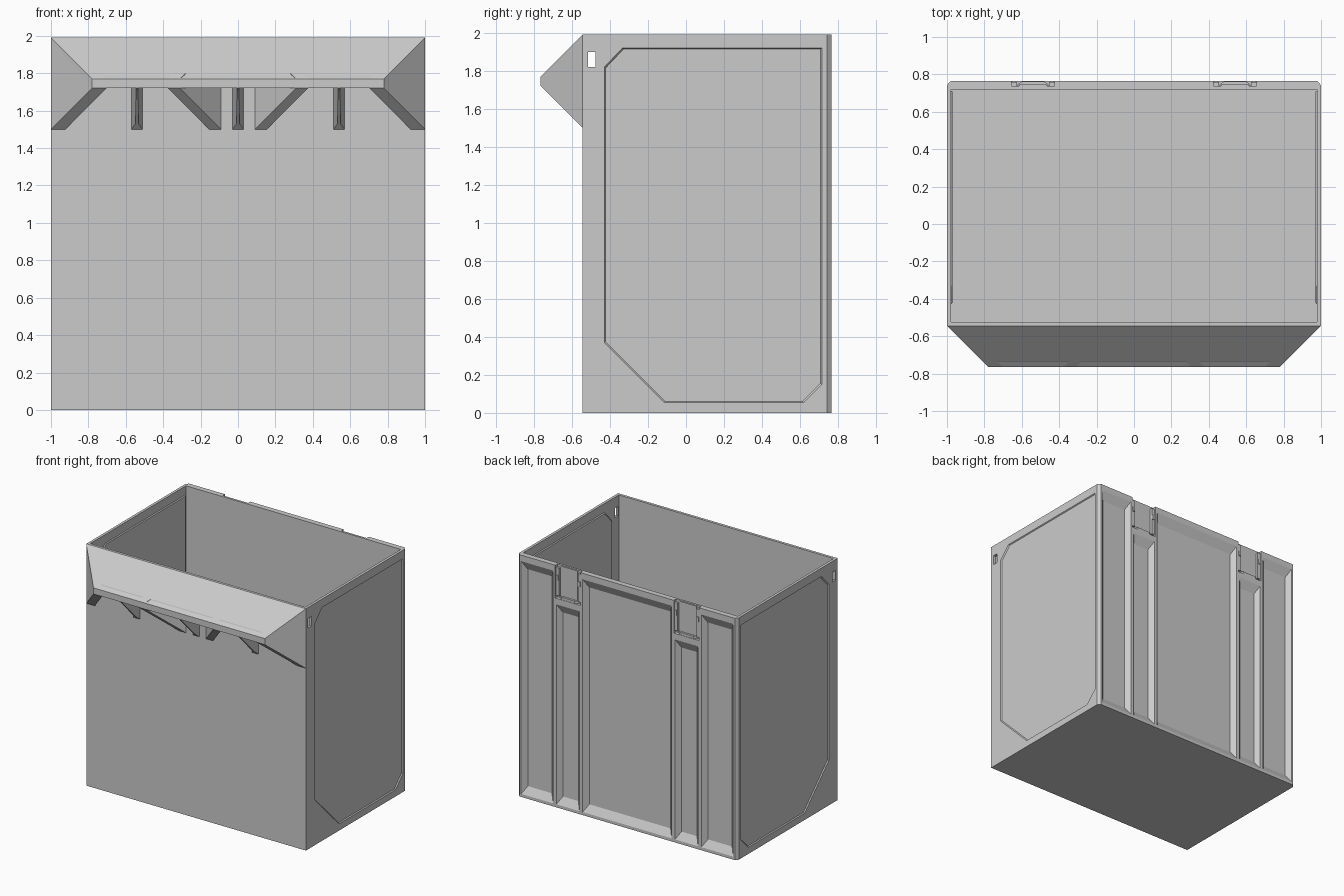
import bpy, bmesh

if "Cube" in bpy.data.objects:
    bpy.data.objects.remove(bpy.data.objects["Cube"])

FRONT, BACK, TOP = -0.545, 0.765, 1.99


def loft(name, a, b):
    """Solid between two matching outlines of 3D points."""
    bm = bmesh.new()
    va = [bm.verts.new(p) for p in a]
    vb = [bm.verts.new(p) for p in b]
    bm.faces.new(va)
    bm.faces.new(vb)
    n = len(va)
    for i in range(n):
        j = (i + 1) % n
        bm.faces.new((va[i], va[j], vb[j], vb[i]))
    bmesh.ops.recalc_face_normals(bm, faces=bm.faces[:])
    me = bpy.data.meshes.new(name)
    bm.to_mesh(me)
    bm.free()
    ob = bpy.data.objects.new(name, me)
    bpy.context.collection.objects.link(ob)
    return ob


def box(name, x0, x1, y0, y1, z0, z1):
    r = [(x0, y0), (x1, y0), (x1, y1), (x0, y1)]
    return loft(name, [(x, y, z0) for x, y in r], [(x, y, z1) for x, y in r])


def cut(target, cutter):
    cutter.hide_render = True
    m = target.modifiers.new("cut", 'BOOLEAN')
    m.operation = 'DIFFERENCE'
    m.solver = 'EXACT'
    m.object = cutter
    bpy.context.view_layer.objects.active = target
    bpy.ops.object.modifier_apply(modifier=m.name)
    bpy.data.objects.remove(cutter)


def recess(x0, x1, z0, z1, depth=0.036, side=0.035, low=0.06, high=0.07):
    """Tapered pocket cutter for the back wall, starting just outside it."""
    e = 0.01 / depth
    def ring(y, t):
        l, r = x0 + side * t, x1 - side * t
        b, u = z0 + low * t, z1 - high * t
        return [(l, y, b), (r, y, b), (r, y, u), (l, y, u)]
    return loft("recess_cutter", ring(BACK + 0.01, -e), ring(BACK - depth, 1))


# Open container body with chamfered rear corners
plan = [(-1, FRONT), (1, FRONT), (1, 0.742), (0.98, BACK), (-0.98, BACK), (-1, 0.742)]
body = loft("container_body", [(x, y, 0) for x, y in plan], [(x, y, TOP) for x, y in plan])
cut(body, box("cavity", -0.978, 0.978, -0.523, 0.72, 0.03, 2.2))

# Tapered pockets in the back
cut(body, recess(-0.405, 0.405, 0.025, 1.94))
for s in (-1, 1):
    for x0, x1, z1 in ((0.435, 0.645, 1.67), (0.675, 0.965, 1.94)):
        a, b = sorted((s * x0, s * x1))
        cut(body, recess(a, b, 0.025, z1))
    # Latch notch at the top of the back
    a, b = sorted((s * 0.425, s * 0.655))
    cut(body, box("notch", a, b, BACK - 0.027, BACK + 0.1, 1.72, 2.1))

# Handle slots through both side walls
cut(body, box("slot", -1.2, 1.2, -0.515, -0.475, 1.82, 1.90))

# Pressed side panels: shallow step outside, matching raised face inside
outline = [(-0.43, 0.37), (-0.115, 0.055), (0.62, 0.055), (0.715, 0.15),
           (0.715, 1.92), (-0.335, 1.92), (-0.43, 1.82)]
cy, cz = 0.14, 0.99


def panel_ring(x, inset):
    return [(x, y + (inset if y < cy else -inset), z + (inset if z < cz else -inset))
            for y, z in outline]


for s in (-1, 1):
    cut(body, loft("panel_cutter", panel_ring(s * 1.006, -0.004), panel_ring(s * 0.992, 0.006)))
    loft("inner_side_panel", panel_ring(s * 0.98, 0), panel_ring(s * 0.971, 0.008))

# Sloping front ledge, narrowing toward its lip
ledge = [(FRONT + 0.005, 1.99), (FRONT, 1.99), (-0.735, 1.80), (-0.738, 1.793),
         (-0.765, 1.77), (-0.765, 1.72), (-0.74, 1.72), (FRONT + 0.005, 1.92)]


def half(y):
    return 1 + min(0, y - FRONT)


loft("front_ledge", [(-half(y), y, z) for y, z in ledge], [(half(y), y, z) for y, z in ledge])


# Diagonal supports under the ledge
def diagonal_support(name, wall, tip, w):
    prof = [(FRONT, 1.50), (-0.765, 1.72), (-0.765, 1.77), (FRONT, 1.988)]
    def side(off):
        return [((wall if y == FRONT else tip) + off, y, z) for y, z in prof]
    loft(name, side(0), side(w))


for s in (-1, 1):
    diagonal_support("end_support", s * 1.0, s * 0.78, -s * 0.078)
    diagonal_support("diagonal_support", s * 0.09, s * 0.31, s * 0.065)

# Straight tapered gussets
gusset = [(FRONT, 1.50, 0.03), (-0.575, 1.53, 0.008), (-0.76, 1.72, 0.006),
          (-0.76, 1.75, 0.006), (FRONT, 1.96, 0.03)]
for x in (-0.54, 0, 0.54):
    loft("gusset", [(x - w, y, z) for y, z, w in gusset], [(x + w, y, z) for y, z, w in gusset])

# Latch parts in the notches
for s in (-1, 1):
    c = s * 0.54
    box("latch_plate", c - 0.075, c + 0.075, 0.735, 0.745, 1.735, 1.985)
    for k in (-1, 1):
        x = c + k * 0.1
        box("latch_rail", x - 0.014, x + 0.014, 0.735, 0.758, 1.74, 1.97)
        box("latch_peg", x - 0.01, x + 0.01, 0.755, 0.765, 1.87, 1.91)
    lip = [(-0.09, 0.74), (0.09, 0.74), (0.06, 0.762), (-0.06, 0.762)]
    loft("latch_lip", [(c + x, y, 1.715) for x, y in lip], [(c + x, y, 1.74) for x, y in lip])
